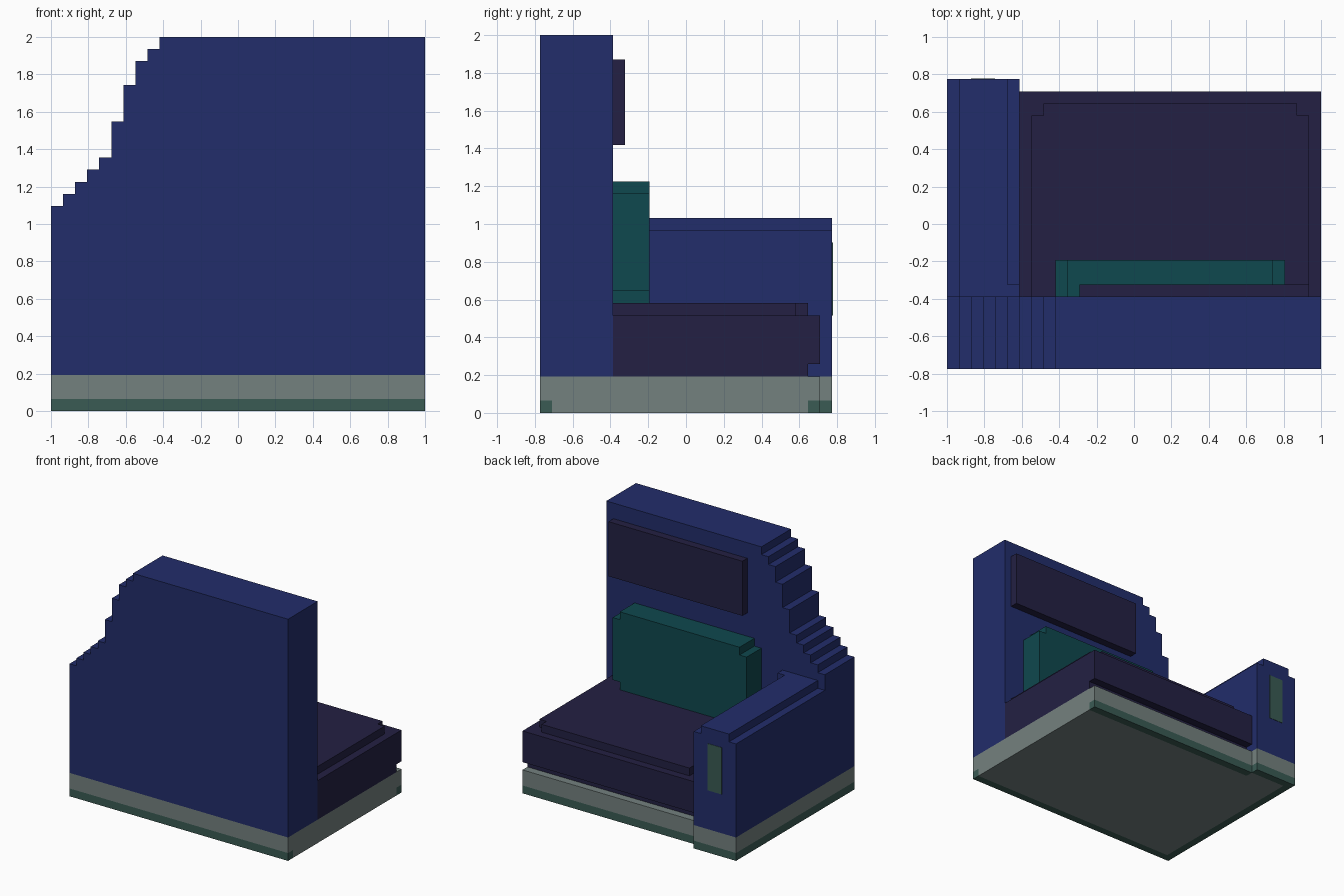
import bpy, bmesh
from mathutils import Vector

if "Cube" in bpy.data.objects:
    bpy.data.objects.remove(bpy.data.objects["Cube"])

U = 2 / 31                           # block size; the model is 31 x 24 x 31 blocks
ORIGIN = Vector((15.5, 12, 0))


def material(name, hex_code):
    def linear(v):
        v /= 255
        return v / 12.92 if v <= 0.04045 else ((v + 0.055) / 1.055) ** 2.4
    m = bpy.data.materials.new(name)
    m.diffuse_color = [linear(int(hex_code[i:i + 2], 16)) for i in (0, 2, 4)] + [1]
    m.use_nodes = True
    m.node_tree.nodes["Principled BSDF"].inputs["Base Color"].default_value = m.diffuse_color
    return m


BLUE = material("blue fabric", "222D6B")
PURPLE = material("dark purple cushion", "232043")
TEAL = material("teal cushion", "0F484E")
GREY = material("grey base", "74817F")
GREEN = material("green trim", "3A5B54")


def extrude(name, outline, axis, lo, hi, *mats, edit=None):
    """Extrude an outline (in blocks) along an axis: 'y' takes (x, z), 'z' takes (x, y)."""
    bm = bmesh.new()
    place = (lambda a, b, d: (a, d, b)) if axis == 'y' else (lambda a, b, d: (a, b, d))
    face = bm.faces.new([bm.verts.new(place(a, b, lo)) for a, b in outline])
    new = bmesh.ops.extrude_face_region(bm, geom=[face])["geom"]
    verts = [v for v in new if isinstance(v, bmesh.types.BMVert)]
    bmesh.ops.translate(bm, verts=verts, vec=place(0, 0, hi - lo))
    bmesh.ops.recalc_face_normals(bm, faces=bm.faces)
    if edit:
        edit(bm)
    for v in bm.verts:
        v.co = (v.co - ORIGIN) * U
    me = bpy.data.meshes.new(name)
    bm.to_mesh(me)
    bm.free()
    for m in mats:
        me.materials.append(m)
    ob = bpy.data.objects.new(name, me)
    bpy.context.collection.objects.link(ob)
    return ob


def rect(x0, x1, y0, y1):
    return [(x0, y0), (x1, y0), (x1, y1), (x0, y1)]


# Base: green trim on the lowest layer along front, back and left edges
def paint_trim(bm):
    cuts = [((0, 0, 1), 2), ((1, 0, 0), 0), ((6, 0, 0), 0),
            ((0, 1, 0), 1), ((0, 22, 0), 1), ((0, 23, 0), 1)]
    for point, axis in cuts:
        normal = Vector((0, 0, 0))
        normal[axis] = 1
        bmesh.ops.bisect_plane(bm, geom=bm.verts[:] + bm.edges[:] + bm.faces[:],
                               plane_co=point, plane_no=normal)
    for f in bm.faces:
        c = f.calc_center_median() - f.normal * 0.5
        back = 23 if c.x < 6 else 22
        f.material_index = int(c.z < 1 and (c.y < 1 or c.x < 1 or c.y > back))


extrude("base", [(0, 0), (31, 0), (31, 23), (6, 23), (6, 24), (0, 24)],
        'z', 0, 3, GREY, GREEN, edit=paint_trim)

# Backrest with a stepped slope down to the arm
profile = [(31, 3), (31, 31)]
heights = [17, 18, 19, 20, 21, 24, 27, 29, 30, 31]
for x in range(9, -1, -1):
    if x < 9:
        profile.append((x + 1, heights[x]))
    profile.append((x, heights[x]))
profile.append((0, 3))
extrude("backrest", profile, 'y', 0, 6, BLUE)

# Armrest, its raised top and the end panel
extrude("armrest", rect(0, 6, 6, 24), 'z', 3, 15, BLUE)
extrude("armrest_top", [(1, 6), (6, 6), (6, 7), (5, 7), (5, 24), (1, 24)], 'z', 15, 16, BLUE)
extrude("armrest_panel", rect(2, 4, 8, 14), 'y', 24, 24.05, GREEN)

# Seat in three layers
extrude("seat_bottom", rect(6, 31, 6, 22), 'z', 3, 4, PURPLE)
extrude("seat", rect(6, 31, 6, 23), 'z', 4, 8, PURPLE)
extrude("seat_top", [(7, 6), (30, 6), (30, 21), (29, 21), (29, 22), (8, 22), (8, 21), (7, 21)],
        'z', 8, 9, PURPLE)

# Loose back cushion with notched corners, and the headrest
extrude("back_cushion", [(10, 9), (27, 9), (27, 10), (28, 10), (28, 18), (27, 18),
                         (27, 19), (10, 19), (10, 18), (9, 18), (9, 10), (10, 10)],
        'y', 6, 9, TEAL)
extrude("headrest", rect(11, 30, 22, 29), 'y', 6, 7, PURPLE)
